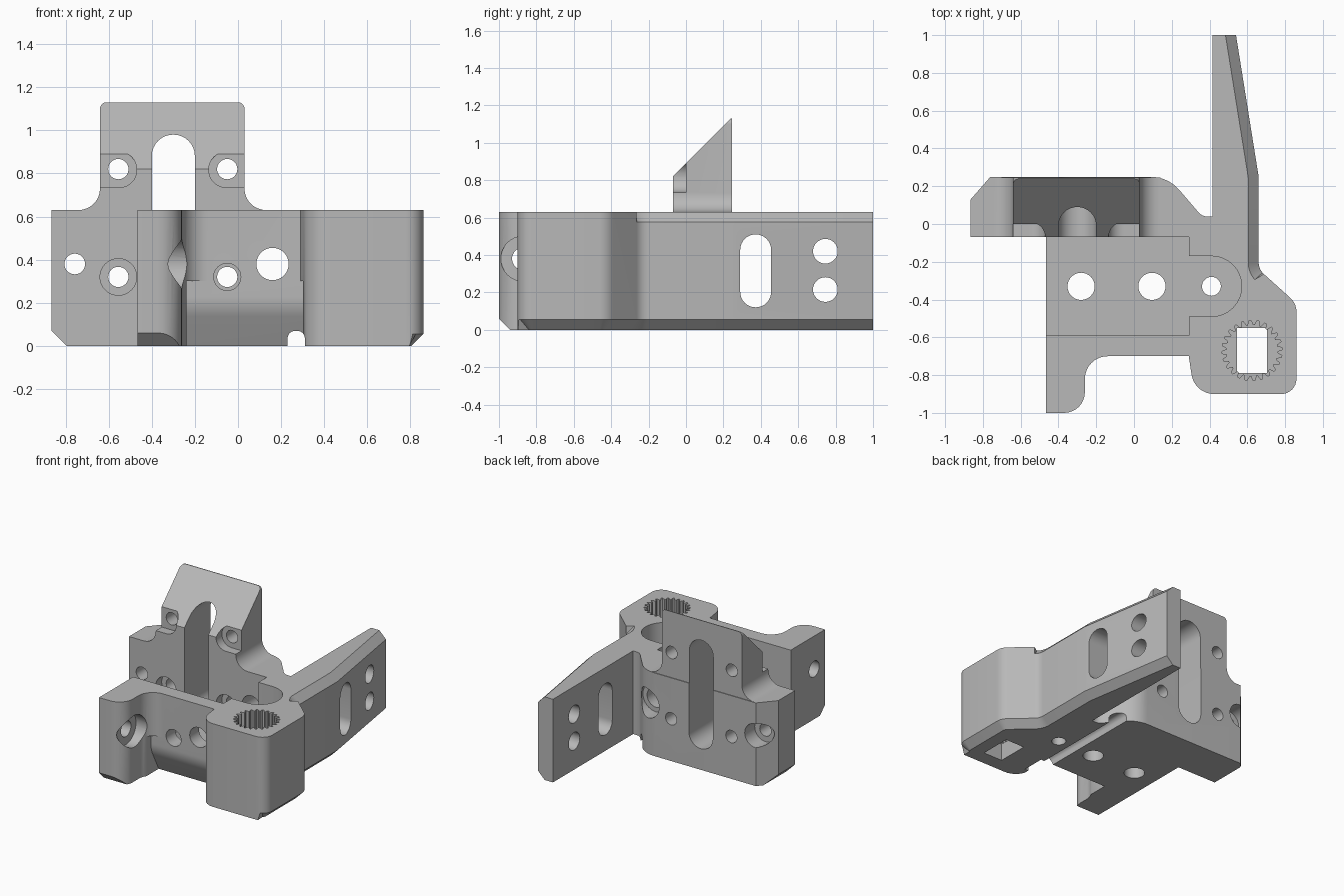
import bpy, bmesh, math
from mathutils import Vector

cube = bpy.data.objects.get("Cube")
if cube:
    bpy.data.objects.remove(cube)

AXES = {"x": lambda u, v, w: (w, u, v),
        "y": lambda u, v, w: (u, w, v),
        "z": lambda u, v, w: (u, v, w)}


def rounded(corners, steps=8):
    """Turn (u, v, radius) corners into a polygon with tangent arcs."""
    out = []
    for i, (u, v, r) in enumerate(corners):
        p = Vector((u, v))
        if r == 0:
            out.append(p)
            continue
        a = (Vector(corners[i - 1][:2]) - p).normalized()
        b = (Vector(corners[(i + 1) % len(corners)][:2]) - p).normalized()
        half = a.angle(b) / 2
        c = p + (a + b).normalized() * r / math.sin(half)
        s = p + a * r / math.tan(half) - c
        turn = s.angle_signed(p + b * r / math.tan(half) - c)
        for k in range(steps + 1):
            t = -turn * k / steps
            out.append(c + Vector((s.x * math.cos(t) - s.y * math.sin(t),
                                   s.x * math.sin(t) + s.y * math.cos(t))))
    return out


def prism(name, points, lo, hi, axis="z"):
    """Extrude a 2D outline between lo and hi along an axis."""
    bm = bmesh.new()
    place = AXES[axis]
    rings = [[bm.verts.new(place(p[0], p[1], w)) for p in points] for w in (lo, hi)]
    n = len(points)
    bm.faces.new(rings[0])
    bm.faces.new(rings[1])
    for i in range(n):
        j = (i + 1) % n
        bm.faces.new((rings[0][i], rings[0][j], rings[1][j], rings[1][i]))
    bmesh.ops.recalc_face_normals(bm, faces=bm.faces)
    mesh = bpy.data.meshes.new(name)
    bm.to_mesh(mesh)
    bm.free()
    ob = bpy.data.objects.new(name, mesh)
    bpy.context.collection.objects.link(ob)
    return ob


def combine(target, other, op="DIFFERENCE"):
    mod = target.modifiers.new("join", "BOOLEAN")
    mod.operation, mod.solver, mod.object = op, "EXACT", other
    bpy.context.view_layer.update()
    dg = bpy.context.evaluated_depsgraph_get()
    mesh = bpy.data.meshes.new_from_object(target.evaluated_get(dg))
    target.modifiers.clear()
    target.data = mesh
    bpy.data.objects.remove(other)


def block(u0, u1, v0, v1, r=0):
    return rounded([(u0, v0, r), (u1, v0, r), (u1, v1, r), (u0, v1, r)])


def circle(u, v, r, n=32):
    return [(u + r * math.cos(math.tau * k / n), v + r * math.sin(math.tau * k / n))
            for k in range(n)]


def cut(points, lo, hi, axis="z"):
    combine(body, prism("cutter", points, lo, hi, axis))


# Main footprint: front tab and wall, tower, side arm and rear plate
TOP = 0.63
body = prism("bracket_body", rounded([
    (-0.465, -1, 0), (-0.26, -1, 0.11), (-0.26, -0.7, 0.12), (0.29, -0.7, 0),
    (0.32, -0.9, 0.12), (0.86, -0.9, 0.08), (0.86, -0.42, 0.1), (0.66, -0.24, 0.08),
    (0.66, 0.25, 0), (0.54, 1, 0), (0.415, 1, 0), (0.415, 0.04, 0),
    (0.36, 0.04, 0.06), (0.18, 0.25, 0.2), (-0.76, 0.25, 0), (-0.865, 0.13, 0),
    (-0.865, -0.07, 0), (-0.465, -0.07, 0)]), 0, TOP)

# Chamfers on the outer side of the tower and arm
bm = bmesh.new()
bm.from_mesh(body.data)
chosen = []
for e in bm.edges:
    mid = (e.verts[0].co + e.verts[1].co) / 2
    outward = any(f.normal.x > 0.3 and abs(f.normal.z) < 0.1 for f in e.link_faces)
    rim = any(abs(f.normal.z) > 0.9 for f in e.link_faces)
    if rim and outward and mid.x > 0.5 and (mid.z < 0.1 or mid.y > -0.3):
        chosen.append(e)
bmesh.ops.bevel(bm, geom=chosen, offset=0.055, segments=1, affect="EDGES",
                clamp_overlap=False)
bm.to_mesh(body.data)
bm.free()

# Raised part of the rear plate, sloped toward the front
upper = prism("upper_plate", rounded([
    (-0.76, 0.58, 0), (0.14, 0.58, 0), (0.14, TOP, 0), (0.03, TOP, 0.1),
    (0.03, 1.13, 0.03), (-0.64, 1.13, 0.03), (-0.64, TOP, 0.1), (-0.76, TOP, 0)]),
    -0.07, 0.245, "y")
combine(upper, prism("cutter", [(-0.2, 0.69), (0.3, 1.19), (-0.2, 1.19)], -1, 1, "x"))
combine(body, upper, "UNION")

# Open pocket with its rounded side recess
FLOOR = 0.13
cut(block(-0.6, 0.29, -0.59, -0.07), FLOOR, 0.8)
cut(rounded([(0.2, -0.49, 0), (0.57, -0.49, 0.159), (0.57, -0.17, 0.159),
             (0.2, -0.17, 0)]), FLOOR, 0.8)

# Floor holes
for x, r in ((-0.28, 0.072), (0.095, 0.072), (0.41, 0.05)):
    cut(circle(x, -0.33, r), -0.1, 0.3)

# Rear plate slot, screw holes and screw seats
cut(block(-0.4, -0.2, 0.16, 0.98, 0.0995), -0.2, 0.4, "y")
for x in (-0.555, -0.05):
    for z in (0.32, 0.82):
        cut(circle(x, z, 0.047), -0.2, 0.4, "y")
    cut(circle(x, 0.32, 0.085), -0.2, 0, "y")
cut(rounded([(-0.8, 0.735, 0), (-0.47, 0.735, 0.08), (-0.47, 0.9, 0.08),
             (-0.8, 0.9, 0)]), -0.2, 0, "y")
cut(rounded([(0.2, 0.735, 0), (0.2, 0.9, 0), (-0.135, 0.9, 0.08),
             (-0.135, 0.735, 0.08)]), -0.2, 0, "y")

# Side mounting holes, counterbored from the back
for x, r, wide in ((-0.757, 0.048, 0.09), (0.16, 0.075, 0.11)):
    cut(circle(x, 0.38, r), -0.9, 0.4, "y")
    cut(circle(x, 0.38, wide), 0.13, 0.4, "y")

# Front wall access hole
cut(circle(-0.05, 0.32, 0.063), -0.9, -0.5, "y")

# Front tab cross hole with wide seat
cut(circle(-0.87, 0.38, 0.06), -0.6, -0.1, "x")
cut(circle(-0.87, 0.38, 0.12), -0.33, -0.1, "x")

# Side arm slot and holes
cut(block(0.29, 0.455, 0.12, 0.51, 0.082), 0.3, 0.8, "x")
for z in (0.215, 0.42):
    cut(circle(0.745, z, 0.066), 0.3, 0.8, "x")

# Ribbed socket in the tower with a rectangular outlet
TEETH = 24
socket = []
for k in range(TEETH * 4):
    r = 0.16 if k % 4 < 2 else 0.135
    a = math.tau * (k + 0.5) / (TEETH * 4)
    socket.append((0.625 + r * math.cos(a), -0.67 + r * math.sin(a)))
cut(socket, FLOOR, 0.8)
cut(block(0.545, 0.705, -0.79, -0.55), -0.1, 0.3)

# Underside groove, undercut below the front wall, corner chamfers
cut(rounded([(0.23, -0.1, 0), (0.31, -0.1, 0), (0.31, 0.07, 0.035),
             (0.23, 0.07, 0.035)]), -1, 0.4, "y")
cut(rounded([(-0.78, -0.05, 0), (-0.58, -0.05, 0), (-0.7, 0.18, 0.2),
             (-0.7, 0.3, 0), (-0.78, 0.3, 0)]), -0.24, 0.34, "x")
cut([(-0.9, -0.05), (-0.745, -0.05), (-0.9, 0.105)], -0.2, 0.4, "y")
cut([(-1.1, -0.05), (-0.89, -0.05), (-1.1, 0.16)], -0.6, -0.2, "x")

# Plain grey finish
grey = bpy.data.materials.new("plain_grey")
grey.use_nodes = True
colour = (0.48, 0.48, 0.48, 1)
grey.diffuse_color = colour
grey.node_tree.nodes["Principled BSDF"].inputs["Base Color"].default_value = colour
body.data.materials.clear()
body.data.materials.append(grey)

bpy.ops.object.select_all(action="DESELECT")
body.select_set(True)
bpy.context.view_layer.objects.active = body
bpy.ops.object.shade_smooth_by_angle(angle=math.radians(30))
